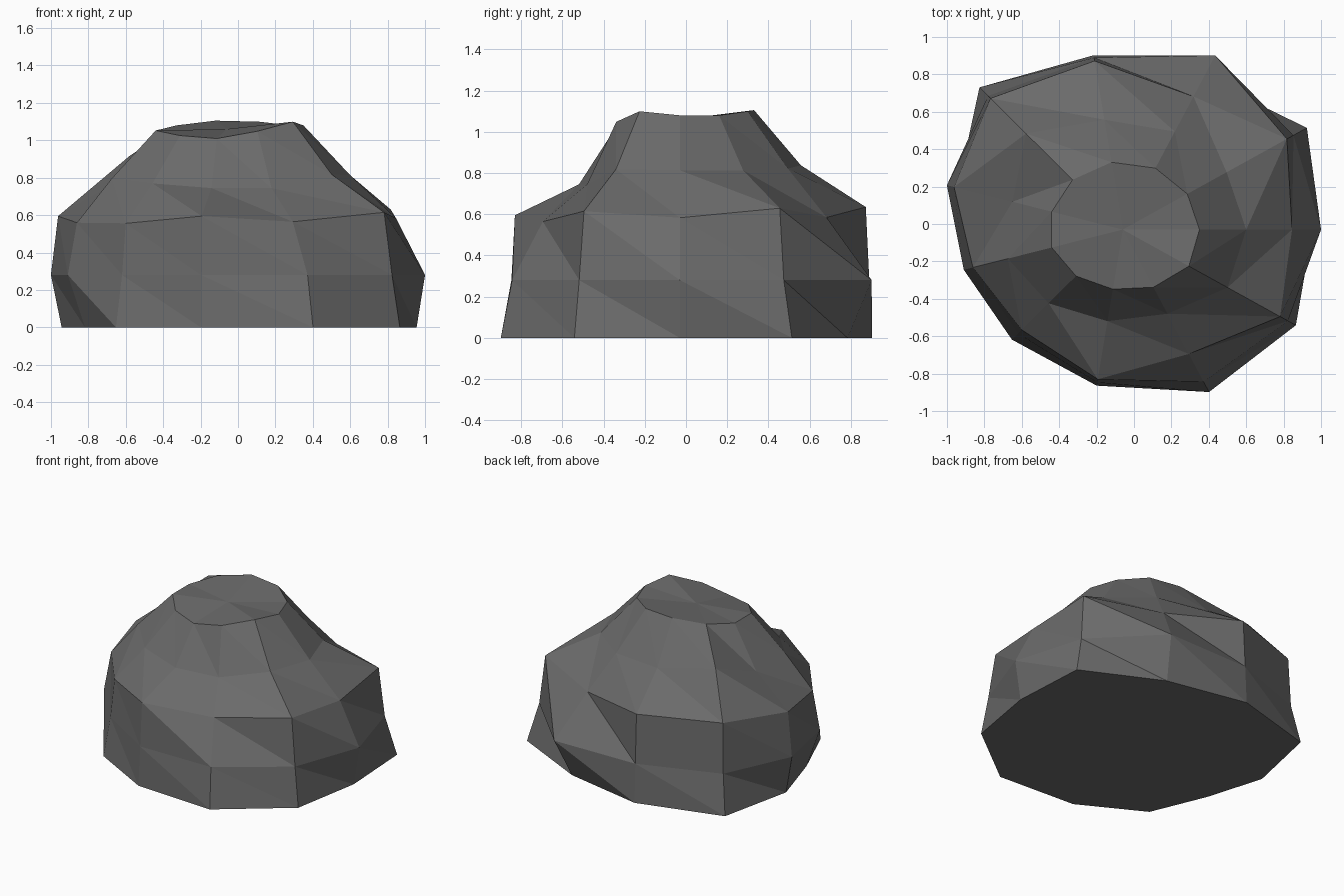
import bpy, bmesh, math

if "Cube" in bpy.data.objects:
    bpy.data.objects.remove(bpy.data.objects["Cube"])

# A squashed 11-sided, 8-ring sphere whose points are pushed in and out,
# cut flat at the ground.
SIDES = 11
CENTRE = (-0.06, -0.03, 0.28)
Y_SCALE, Z_SCALE = 0.86, 0.808
APEX_Z = 1.06

# Ring latitude in degrees -> horizontal reach of each point, counter-clockwise from +x
RINGS = [
    (-22.5, [1.015, 1.17, 1.04, 1.095, 1.17, 0.92, 0.79, 0.905, 0.98, 1.11, 1.10]),
    (0.0,   [1.06, 1.085, 1.19, 1.08, 1.10, 0.98, 0.886, 0.855, 0.96, 1.04, 1.05]),
    (22.5,  [0.905, 1.043, 0.91, 1.06, 1.08, 0.94, 0.835, 0.825, 0.94, 0.85, 1.00]),
    (45.0,  [0.66, 0.66, 0.67, 0.69, 0.79, 0.615, 0.64, 0.606, 0.575, 0.575, 0.666]),
    (67.5,  [0.41, 0.41, 0.42, 0.423, 0.41, 0.396, 0.396, 0.382, 0.374, 0.394, 0.42]),
]

stone = bpy.data.materials.new("dark grey stone")
stone.diffuse_color = (0.145, 0.145, 0.145, 1)
stone.use_nodes = True
stone.node_tree.nodes["Principled BSDF"].inputs["Base Color"].default_value = stone.diffuse_color


def ring_point(reach, side, latitude):
    angle = math.tau * side / SIDES
    z = CENTRE[2] + reach * Z_SCALE * math.tan(math.radians(latitude))
    return (CENTRE[0] + reach * math.cos(angle),
            CENTRE[1] + reach * Y_SCALE * math.sin(angle),
            max(z, 0.0) if z > 0.03 or latitude >= 0 else 0.0)


bm = bmesh.new()
rings = [[bm.verts.new(ring_point(r, i, lat)) for i, r in enumerate(reaches)]
         for lat, reaches in RINGS]

# Faceted sides, every panel split along the same diagonal
for low, high in zip(rings, rings[1:]):
    for i in range(SIDES):
        j = (i + 1) % SIDES
        bm.faces.new((low[i], low[j], high[i]))
        bm.faces.new((low[j], high[j], high[i]))

# Top fan and flat underside
apex = bm.verts.new((CENTRE[0], CENTRE[1], APEX_Z))
for i in range(SIDES):
    bm.faces.new((rings[-1][i], rings[-1][(i + 1) % SIDES], apex))
bm.faces.new(rings[0][::-1])
bmesh.ops.recalc_face_normals(bm, faces=bm.faces)

mesh = bpy.data.meshes.new("rock")
bm.to_mesh(mesh)
bm.free()
mesh.materials.append(stone)
rock = bpy.data.objects.new("rock", mesh)
bpy.context.collection.objects.link(rock)
